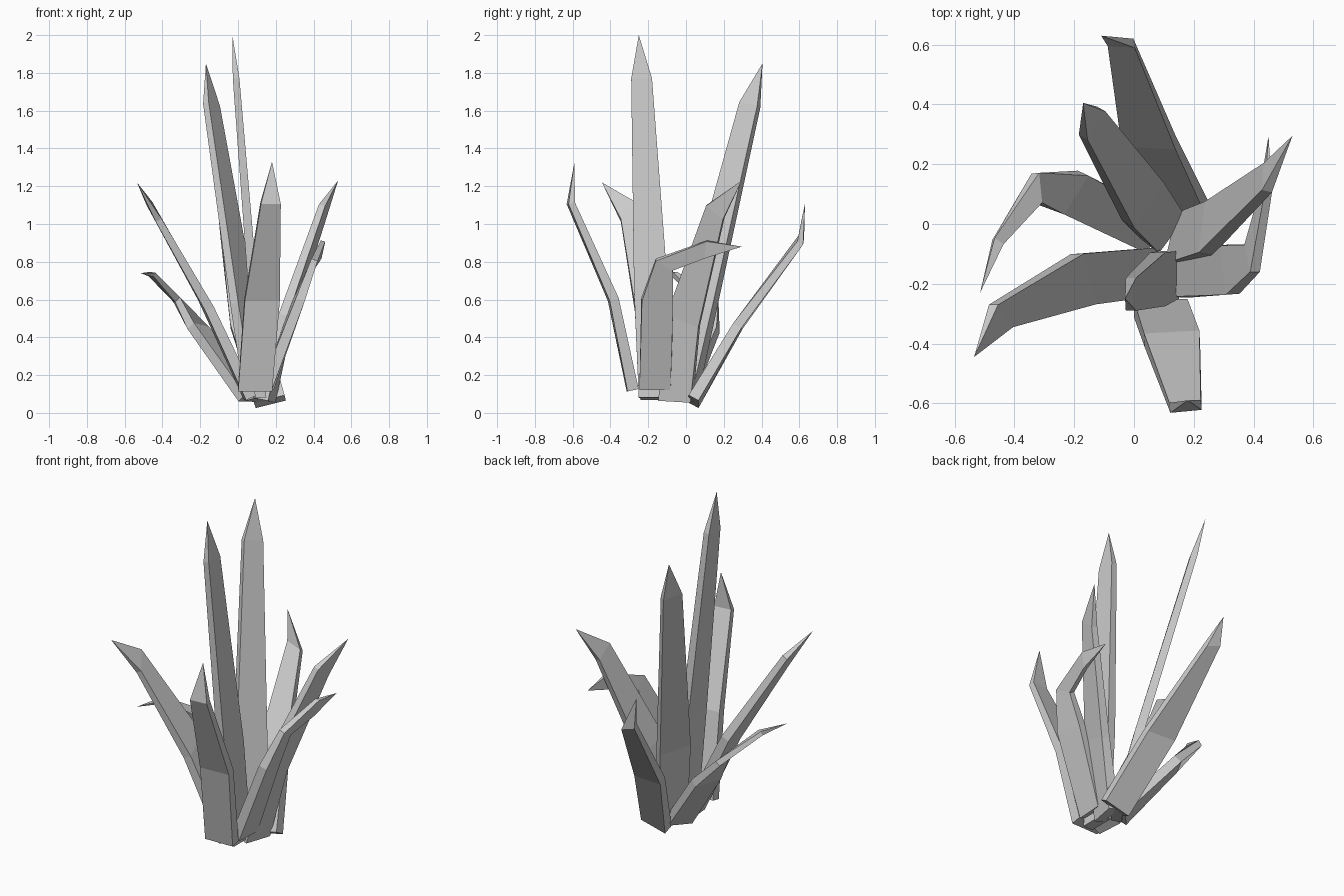
import bpy, bmesh
from mathutils import Vector

THICK = [0.06, 0.05, 0.035, 0.025]


def leaf(name, edges, tip):
    """Thick pointed blade; edges = (left point, right point) per section, base first."""
    bm = bmesh.new()
    pairs = [(Vector(a), Vector(b)) for a, b in edges]
    mids = [(a + b) / 2 for a, b in pairs] + [Vector(tip)]
    rings = []
    for i, (a, b) in enumerate(pairs):
        # thickness runs across both the blade's width and its spine
        along = (mids[i + 1] - mids[max(i - 1, 0)]).normalized()
        n = (b - a).cross(along).normalized() * THICK[i] / 2
        rings.append([bm.verts.new(p) for p in (a - n, b - n, b + n, a + n)])
    for r, s in zip(rings, rings[1:]):
        for k in range(4):
            j = (k + 1) % 4
            bm.faces.new((r[k], r[j], s[j], s[k]))
    bm.faces.new(rings[0])
    t = bm.verts.new(tip)
    for k in range(4):
        bm.faces.new((rings[-1][k], rings[-1][(k + 1) % 4], t))
    bmesh.ops.recalc_face_normals(bm, faces=bm.faces)
    me = bpy.data.meshes.new(name)
    bm.to_mesh(me)
    bm.free()
    bpy.context.collection.objects.link(bpy.data.objects.new(name, me))


# two tall central blades
leaf("tall_leaf_front", [((.12, -.25, .08), (.12, -.09, .08)),
                         ((.08, -.275, .65), (.08, -.095, .65)),
                         ((-.01, -.29, 1.77), (-.01, -.18, 1.77))], (-.03, -.25, 2.0))
leaf("tall_leaf_back", [((.06, -.08, .07), (.15, .04, .06)),
                        ((-.02, .0, .58), (.08, .15, .55)),
                        ((-.17, .29, 1.64), (-.11, .385, 1.62))], (-.17, .405, 1.85))

# blades leaning outwards
leaf("front_leaf", [((.0, -.285, .12), (.18, -.28, .12)),
                    ((.035, -.39, .6), (.22, -.38, .6)),
                    ((.12, -.615, 1.11), (.225, -.605, 1.11))], (.18, -.59, 1.33))
leaf("right_leaf", [((.13, -.14, .07), (.17, .03, .06)),
                    ((.24, -.1, .52), (.26, .07, .46)),
                    ((.445, .11, 1.1), (.45, .2, 1.03))], (.53, .295, 1.23))
leaf("back_leaf", [((.09, .04, .04), (.25, .04, .08)),
                   ((-.04, .28, .46), (.14, .27, .46)),
                   ((-.09, .61, .93), (.0, .605, .9))], (-.11, .63, 1.11))
leaf("left_leaf", [((.06, -.08, .08), (.07, -.24, .08)),
                   ((-.19, -.1, .61), (-.15, -.27, .55)),
                   ((-.47, -.27, 1.11), (-.42, -.345, 1.02))], (-.535, -.445, 1.22))

# two short blades that fold over
leaf("folded_right_leaf", [((.15, -.245, .13), (.16, -.08, .13)),
                           ((.33, -.235, .6), (.31, -.07, .58)),
                           ((.405, -.16, .81), (.385, -.07, .76)),
                           ((.45, .11, .91), (.43, .1, .82))], (.45, .295, .88))
leaf("folded_left_leaf", [((.02, -.08, .08), (.11, .02, .08)),
                          ((-.25, .04, .46), (-.17, .17, .44)),
                          ((-.32, .07, .6), (-.33, .17, .6)),
                          ((-.44, -.07, .73), (-.47, -.05, .735))], (-.515, -.23, .74))
